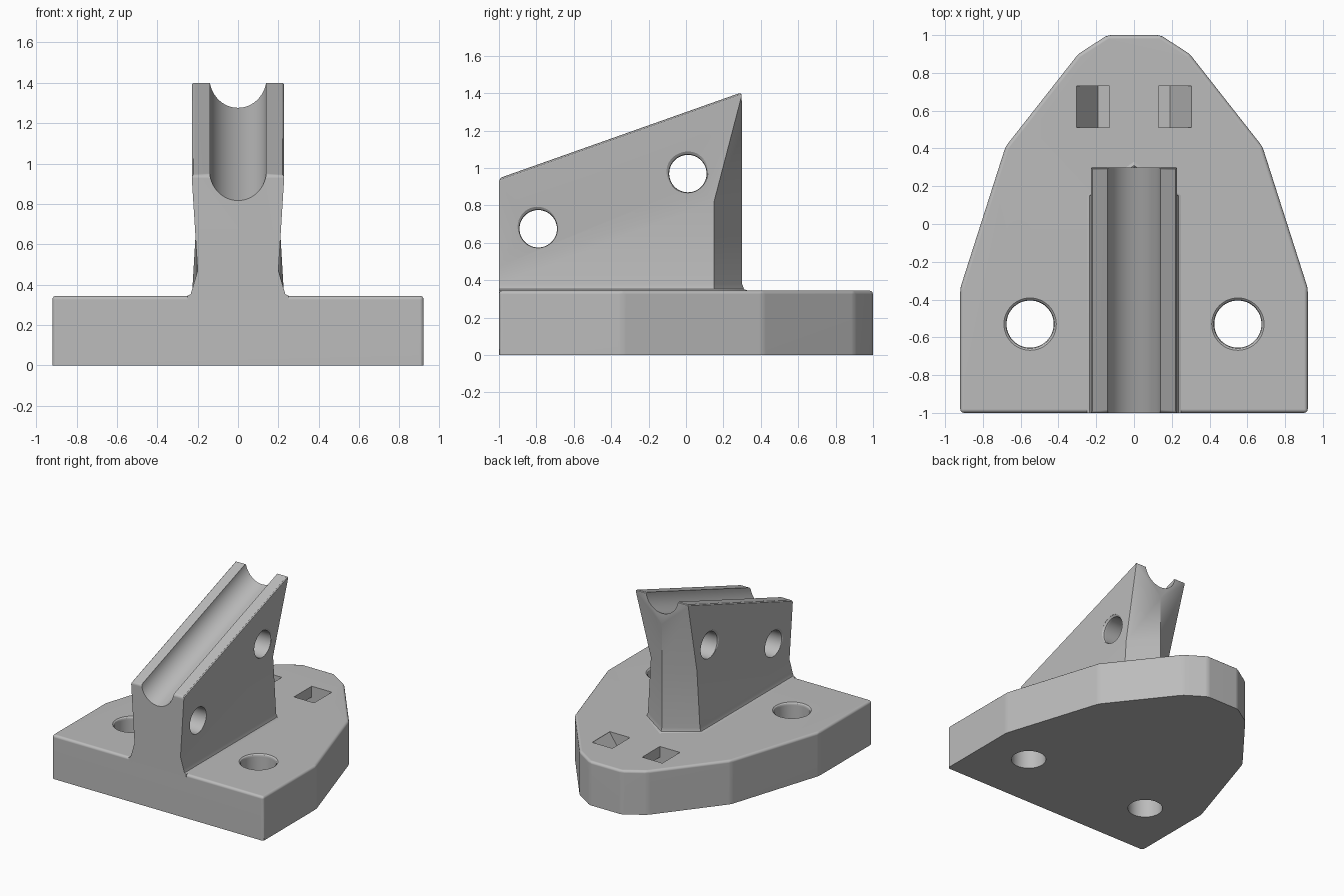
import bpy, bmesh, math
from mathutils import Matrix

if "Cube" in bpy.data.objects:
    bpy.data.objects.remove(bpy.data.objects["Cube"], do_unlink=True)

grey = bpy.data.materials.new("light grey")
grey.use_nodes = True
GREY = (0.5, 0.5, 0.5, 1)
grey.diffuse_color = GREY
grey.node_tree.nodes["Principled BSDF"].inputs["Base Color"].default_value = GREY


def to_object(name, bm):
    bmesh.ops.recalc_face_normals(bm, faces=bm.faces[:])
    mesh = bpy.data.meshes.new(name)
    bm.to_mesh(mesh)
    bm.free()
    mesh.materials.append(grey)
    ob = bpy.data.objects.new(name, mesh)
    bpy.context.collection.objects.link(ob)
    return ob


def prism(points, offset):
    """Closed 3D outline extruded along an offset vector."""
    bm = bmesh.new()
    face = bm.faces.new([bm.verts.new(p) for p in points])
    ext = bmesh.ops.extrude_face_region(bm, geom=[face], use_keep_orig=True)
    moved = [v for v in ext["geom"] if isinstance(v, bmesh.types.BMVert)]
    bmesh.ops.translate(bm, verts=moved, vec=offset)
    return bm


def turned(profile, matrix, sides=48):
    """Solid of revolution from (radius, height) rings."""
    bm = bmesh.new()
    rings = [[bm.verts.new((r * math.cos(math.tau * i / sides),
                            r * math.sin(math.tau * i / sides), h))
              for i in range(sides)] for r, h in profile]
    bridge_rings(bm, rings)
    bm.faces.new(rings[0])
    bm.faces.new(rings[-1])
    bm.transform(matrix)
    return bm


def bridge_rings(bm, rings):
    n = len(rings[0])
    for a, b in zip(rings, rings[1:]):
        for i in range(n):
            j = (i + 1) % n
            bm.faces.new((a[i], a[j], b[j], b[i]))


def carve(ob, cutters):
    bpy.context.view_layer.objects.active = ob
    for bm in cutters:
        cutter = to_object("cutter", bm)
        cutter.hide_render = True
        mod = ob.modifiers.new("cut", 'BOOLEAN')
        mod.object, mod.operation, mod.solver = cutter, 'DIFFERENCE', 'EXACT'
        bpy.ops.object.modifier_apply(modifier=mod.name)
        bpy.data.objects.remove(cutter, do_unlink=True)


def finish(ob, angle=30):
    bpy.ops.object.select_all(action='DESELECT')
    ob.select_set(True)
    bpy.context.view_layer.objects.active = ob
    bpy.ops.object.shade_smooth_by_angle(angle=math.radians(angle))
    mod = ob.modifiers.new("even shading", 'WEIGHTED_NORMAL')
    mod.keep_sharp = True


# Base plate: shield outline with rounded top rim and corners
TOP = 0.345
half = [(0.92, -1), (0.92, -0.34), (0.68, 0.41), (0.295, 0.9), (0.14, 1)]
outline = half + [(-x, y) for x, y in reversed(half)]
bm = prism([(x, y, 0) for x, y in outline], (0, 0, TOP))
rim = [e for e in bm.edges if max(v.co.z for v in e.verts) > 0.1]
bmesh.ops.bevel(bm, geom=rim, offset=0.02, segments=3, profile=0.5, affect='EDGES')
base_plate = to_object("base_plate", bm)

# Screw holes with eased rims
screw = [(0.125, -0.1), (0.125, 0.325), (0.13, 0.338), (0.145, 0.35), (0.145, 0.5)]
cutters = [turned(screw, Matrix.Translation((s * 0.55, -0.53, 0))) for s in (-1, 1)]

# Strap channel: two sloped pockets joined under a bridge
right = [(0.19, 0.17), (0.305, 0.34), (0.305, 0.4), (0.13, 0.4), (0.13, 0.26)]
channel = right + [(-x, z) for x, z in reversed(right)]
cutters.append(prism([(x, 0.51, z) for x, z in channel], (0, 0.22, 0)))
carve(base_plate, cutters)
finish(base_plate)

# Upright: waisted block with a pointed rear, flared into the plate
bm = bmesh.new()
levels = [  # half width, front z, rear corner z, prow z, prow y
    (0.25, 0.3, 0.3, 0.3, 0.33),
    (0.25, TOP, TOP, TOP, 0.33),
    (0.235, 0.352, 0.352, 0.352, 0.31),
    (0.226, 0.38, 0.38, 0.38, 0.30),
    (0.2, 0.47, 0.82, 0.84, 0.30),
]
rings = []
for w, zf, zr, zp, yp in levels:
    pts = [(-w, -1, zf), (w, -1, zf), (w, 0.15, zr), (0, yp, zp), (-w, 0.15, zr)]
    rings.append([bm.verts.new(p) for p in pts])
bridge_rings(bm, rings)
bm.faces.new(rings[0])
fl, fr, rr, prow, rl = rings[-1]
apex = bm.verts.new((0, 0.30, 1.19))
W = 0.23
tfl, tfr, trr, trl = [bm.verts.new(p) for p in (
    (-W, -1, 0.945), (W, -1, 0.945), (W, 0.30, 1.405), (-W, 0.30, 1.405))]
for face in ((fl, fr, tfr, tfl), (fr, rr, trr, tfr), (rl, fl, tfl, trl),
             (rr, prow, apex, trr), (prow, rl, trl, apex),
             (apex, trl, trr), (tfl, tfr, trr, trl)):
    top = bm.faces.new(face)
bmesh.ops.recalc_face_normals(bm, faces=bm.faces[:])
bmesh.ops.bevel(bm, geom=top.edges[:], offset=0.018, segments=3,
                profile=0.5, affect='EDGES')
upright = to_object("upright", bm)

# Sloping half-round cradle along the top
slope = math.atan2(0.46, 1.3)
lie = Matrix.Rotation(slope, 4, 'X') @ Matrix.Rotation(-math.pi / 2, 4, 'X')
cradle = Matrix.Translation((0, -0.35, 1.196)) @ lie
cutters = [turned([(0.141, -1.5), (0.141, 1.5)], cradle, 64)]

# Cross holes with eased rims
cross = [(0.118, -0.4), (0.118, -0.216), (0.103, -0.206), (0.1, -0.19),
         (0.1, 0.19), (0.103, 0.206), (0.118, 0.216), (0.118, 0.4)]
sideways = Matrix.Rotation(math.pi / 2, 4, 'Y')
for y, z in ((-0.79, 0.675), (0.01, 0.97)):
    cutters.append(turned(cross, Matrix.Translation((0, y, z)) @ sideways))
carve(upright, cutters)
finish(upright)
